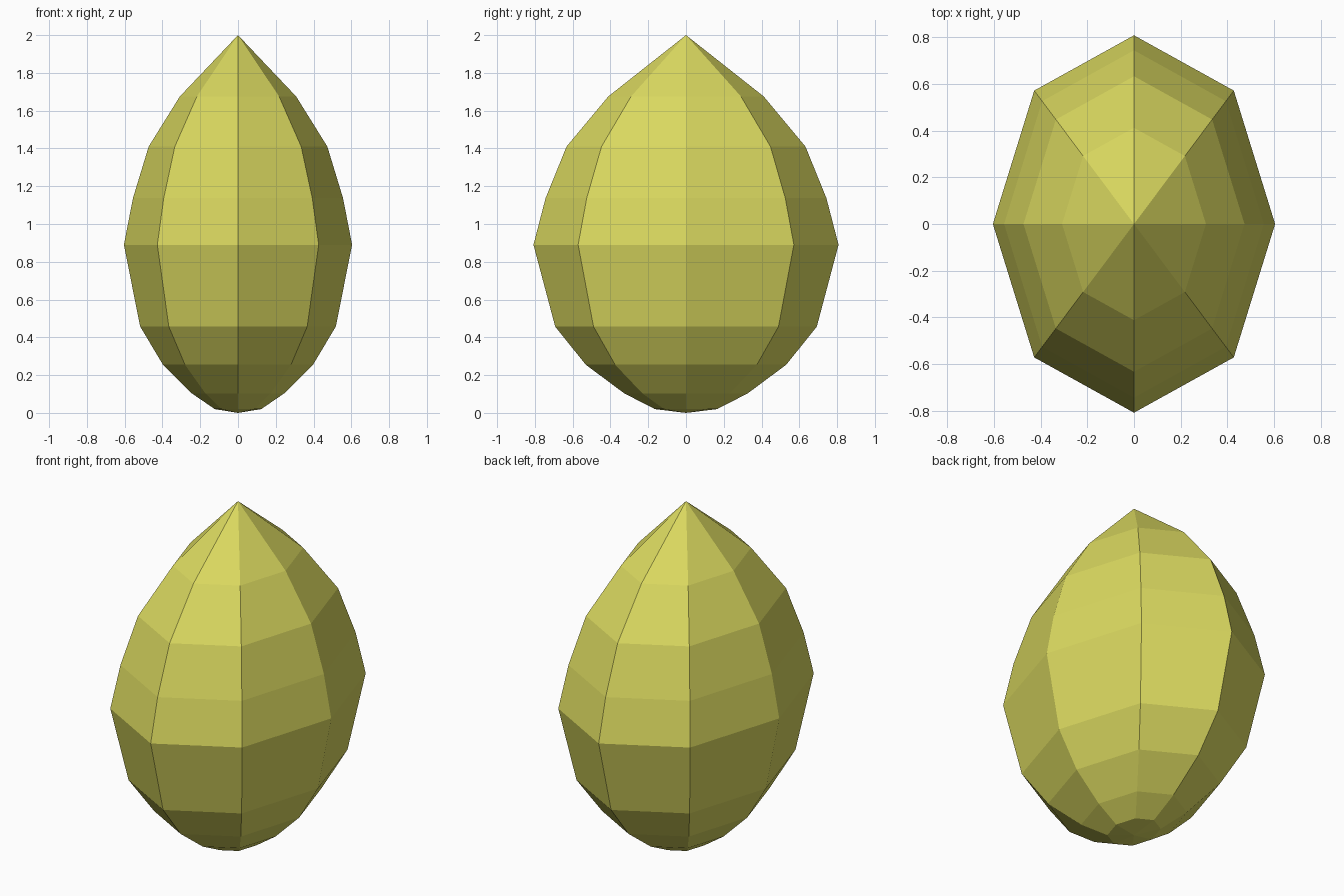
import bpy, bmesh, math

if "Cube" in bpy.data.objects:
    bpy.data.objects.remove(bpy.data.objects["Cube"])

# Profile of the pointed egg: (height, radius); x radius, y is wider
SIDES = 8
Y_STRETCH = 1.337
PROFILE = [(0.02, 0.123), (0.103, 0.244), (0.255, 0.397), (0.457, 0.518),
           (0.89, 0.604), (1.137, 0.556), (1.41, 0.473), (1.675, 0.308)]

bm = bmesh.new()
rings = []
for z, r in PROFILE:
    rings.append([bm.verts.new((r * math.cos(2 * math.pi * i / SIDES),
                                r * Y_STRETCH * math.sin(2 * math.pi * i / SIDES), z))
                  for i in range(SIDES)])
bottom = bm.verts.new((0, 0, 0))
tip = bm.verts.new((0, 0, 2))

# Skin between rings, then close bottom and tip
for i in range(SIDES):
    j = (i + 1) % SIDES
    for low, high in zip(rings, rings[1:]):
        bm.faces.new((low[i], low[j], high[j], high[i]))
    bm.faces.new((bottom, rings[0][j], rings[0][i]))
    bm.faces.new((tip, rings[-1][i], rings[-1][j]))
bmesh.ops.recalc_face_normals(bm, faces=bm.faces[:])

mesh = bpy.data.meshes.new("pointed_pod")
bm.to_mesh(mesh)
bm.free()

# Single yellow colour, flat shaded
mat = bpy.data.materials.new("olive yellow")
mat.diffuse_color = (0.70, 0.69, 0.115, 1)
mat.use_nodes = True
mat.node_tree.nodes["Principled BSDF"].inputs["Base Color"].default_value = mat.diffuse_color
mesh.materials.append(mat)
pod = bpy.data.objects.new("pointed_pod", mesh)
bpy.context.collection.objects.link(pod)
